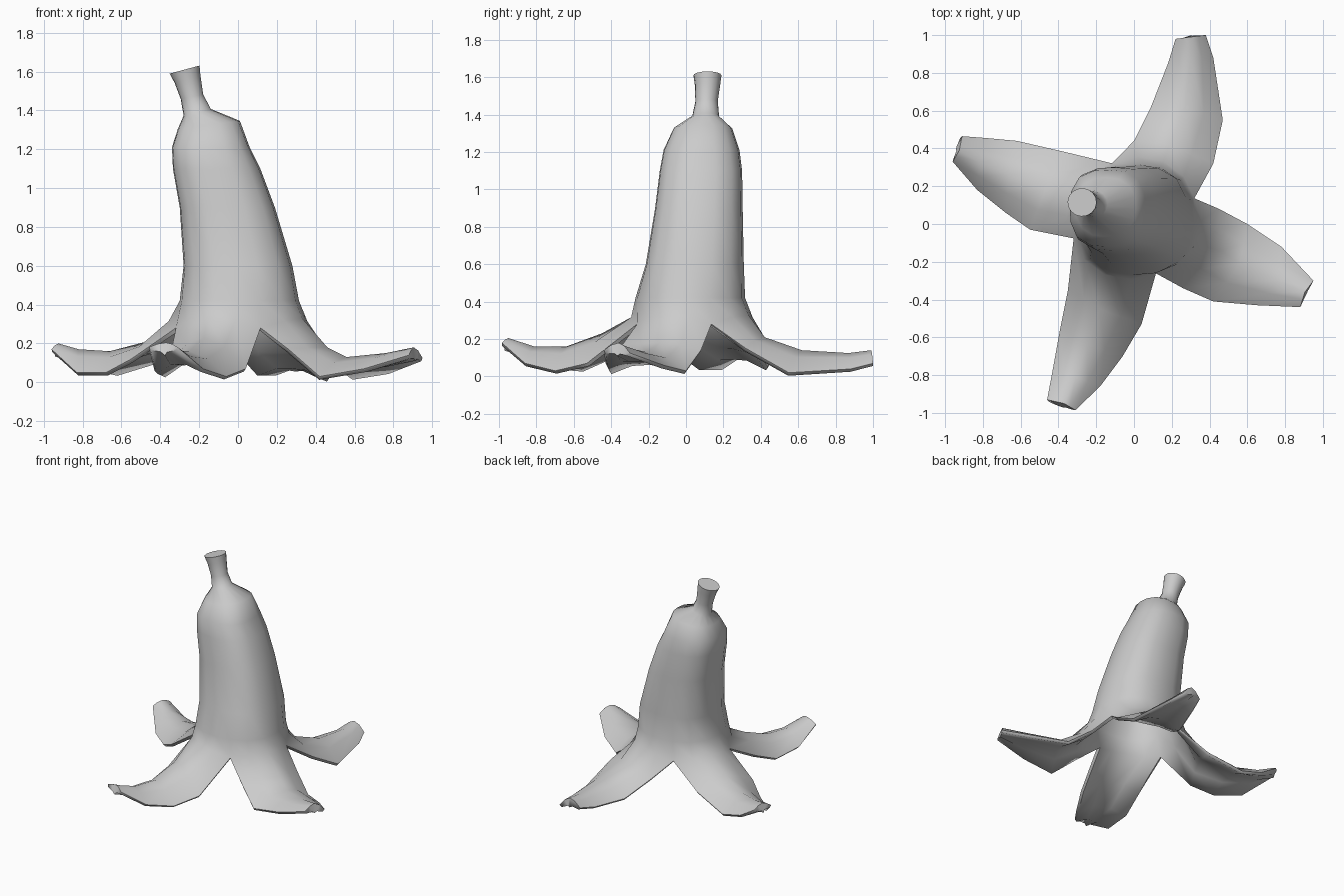
import bpy, bmesh, math
from mathutils import Vector

if "Cube" in bpy.data.objects:
    bpy.data.objects.remove(bpy.data.objects["Cube"])

# Body rings from the stem tip down:
# z, centre x, centre y, radius x, radius y, tilt, squareness (2 = ellipse)
RINGS = [
    (1.61, -.275, .115, .077, .075, .27, 2),
    (1.56, -.26, .115, .067, .068, .25, 2),
    (1.47, -.237, .11, .058, .06, .20, 2),
    (1.39, -.21, .105, .07, .072, .25, 2),
    (1.325, -.15, .09, .16, .157, .13, 2.4),
    (1.21, -.14, .083, .20, .203, 0, 2.8),
    (1.10, -.11, .08, .225, .22, 0, 2.8),
    (0.90, -.055, .069, .245, .234, 0, 2.8),
    (0.60, 0, .047, .28, .262, 0, 2.7),
    (0.42, .007, .023, .307, .293, 0, 2.4),
]
# Flaps: each station is (first edge, ridge, second edge), going outwards
BACK = [((.42, .32, .15), (.19, .42, .21), (0, .44, .15)),
        ((.47, .55, .02), (.27, .62, .14), (.09, .62, .05)),
        ((.42, .88, .04), (.30, .87, .125), (.18, .85, .05)),
        ((.38, 1.0, .07), (.30, .99, .14), (.22, .98, .08))]
LEFT = [((-.36, .38, .13), (-.47, .18, .21), (-.55, -.03, .12)),
        ((-.62, .44, .05), (-.66, .26, .16), (-.68, .06, .05)),
        ((-.78, .455, .09), (-.82, .33, .17), (-.83, .18, .05)),
        ((-.91, .465, .17), (-.925, .39, .2), (-.96, .33, .17))]
FRONT = [((-.35, -.35, .13), (-.18, -.45, .23), (.04, -.53, .07)),
         ((-.39, -.55, .04), (-.25, -.64, .16), (-.06, -.70, .03)),
         ((-.43, -.77, .06), (-.31, -.81, .16), (-.18, -.86, .07)),
         ((-.46, -.93, .18), (-.37, -.95, .205), (-.31, -.985, .18))]
RIGHT = [((.26, -.34, .17), (.46, -.14, .18), (.45, .08, .14)),
         ((.42, -.41, .03), (.56, -.21, .13), (.60, 0, .03)),
         ((.65, -.43, .07), (.76, -.30, .15), (.78, -.12, .06)),
         ((.88, -.44, .14), (.905, -.36, .18), (.95, -.30, .125))]
N = 16
START = math.radians(20)      # direction of the first slit

bm = bmesh.new()
skin = bm.verts.layers.deform.verify()     # relative thickness of the peel


def vert(co, weight):
    v = bm.verts.new(co)
    v[skin][0] = weight
    return v


def ring(z, cx, cy, rx, ry, tilt, n):
    row = []
    for j in range(N):
        a = START + math.tau * j / N
        c, s = math.cos(a), math.sin(a)
        k = (abs(c) ** n + abs(s) ** n) ** (-1 / n)
        dx = rx * c * k
        row.append(vert((cx + dx, cy + ry * s * k, z + tilt * dx), .35))
    return row


def bridge(upper, lower):
    for j in range(len(upper) - 1):
        bm.faces.new((upper[j], lower[j], lower[j + 1], upper[j + 1]))


# Stem and body
rows = [ring(*r) for r in RINGS]
base = ring(.28, 0, .03, .34, .31, 0, 2)
for j, v in enumerate(base):          # bulge the root of every flap
    bulge = math.sin(math.pi * (j % 4) / 4)
    v.co.x *= 1 + .07 * bulge
    v.co.y *= 1 + .07 * bulge
    v.co.z += .05 * bulge
rows.append(base)
for up, low in zip(rows, rows[1:]):
    bridge(up + up[:1], low + low[:1])
bm.faces.new(rows[0])

# Four peeled flaps: arched on top, flatter underneath
for k, flap in enumerate((BACK, LEFT, FRONT, RIGHT)):
    prev = [base[(4 * k + i) % N] for i in range(5)]
    for a, c, b in flap:
        a, c, b = Vector(a), Vector(c), Vector(b)

        def quarter(edge):
            q = (edge + c) / 2
            q.z = edge.z + .7 * (c.z - edge.z)
            return q
        row = [vert(p, w) for p, w in zip((a, quarter(a), c, quarter(b), b),
                                          (.3, .7, 1, .7, .3))]
        bridge(prev, row)
        prev = row

mesh = bpy.data.meshes.new("fruit_peel")
bm.to_mesh(mesh)
bm.free()
peel = bpy.data.objects.new("fruit_peel", mesh)
bpy.context.collection.objects.link(peel)
peel.vertex_groups.new(name="skin")

# Skin thickness, inwards
shell = peel.modifiers.new("thickness", 'SOLIDIFY')
shell.thickness = .07
shell.offset = -1
shell.vertex_group = "skin"

bpy.context.view_layer.objects.active = peel
peel.select_set(True)
bpy.ops.object.modifier_apply(modifier=shell.name)
bpy.ops.object.shade_smooth_by_angle(angle=math.radians(78))
